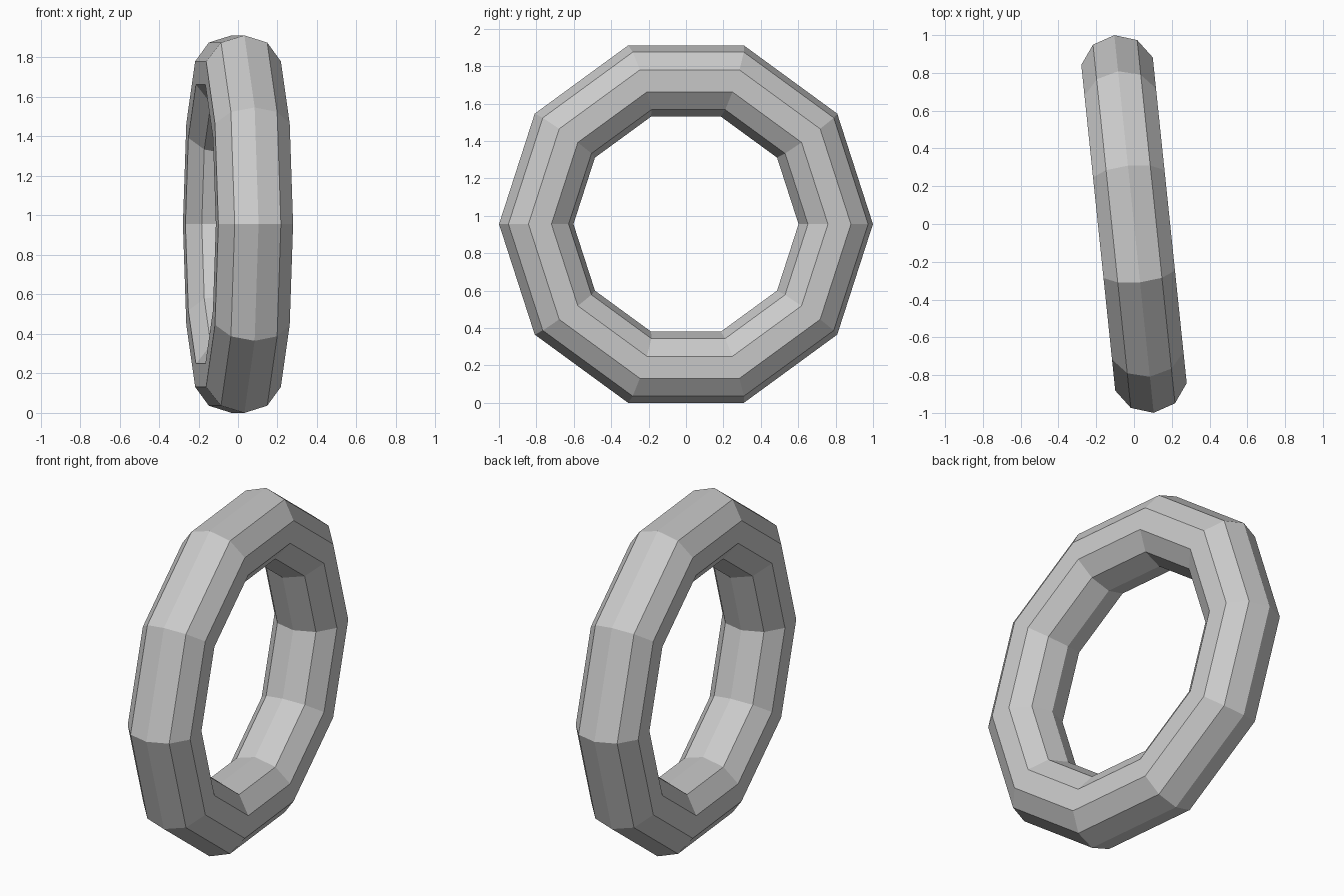
import bpy
from math import radians, cos
from mathutils import Matrix

if "Cube" in bpy.data.objects:
    bpy.data.objects.remove(bpy.data.objects["Cube"])

# Low-poly ring: 10 segments around, 10-sided tube
R, r = 0.805, 0.2
bpy.ops.mesh.primitive_torus_add(major_segments=10, minor_segments=10,
                                 major_radius=R, minor_radius=r)
ring = bpy.context.object
ring.name = "ring"

# Stand it upright on a flat segment, turned slightly about z
height = (R + r) * cos(radians(18))
ring.data.transform(Matrix.Translation((0, 0, height))
                    @ Matrix.Rotation(radians(5.95), 4, 'Z')
                    @ Matrix.Rotation(radians(90), 4, 'Y')
                    @ Matrix.Rotation(radians(90), 4, 'Z'))
ring.data.shade_flat()
